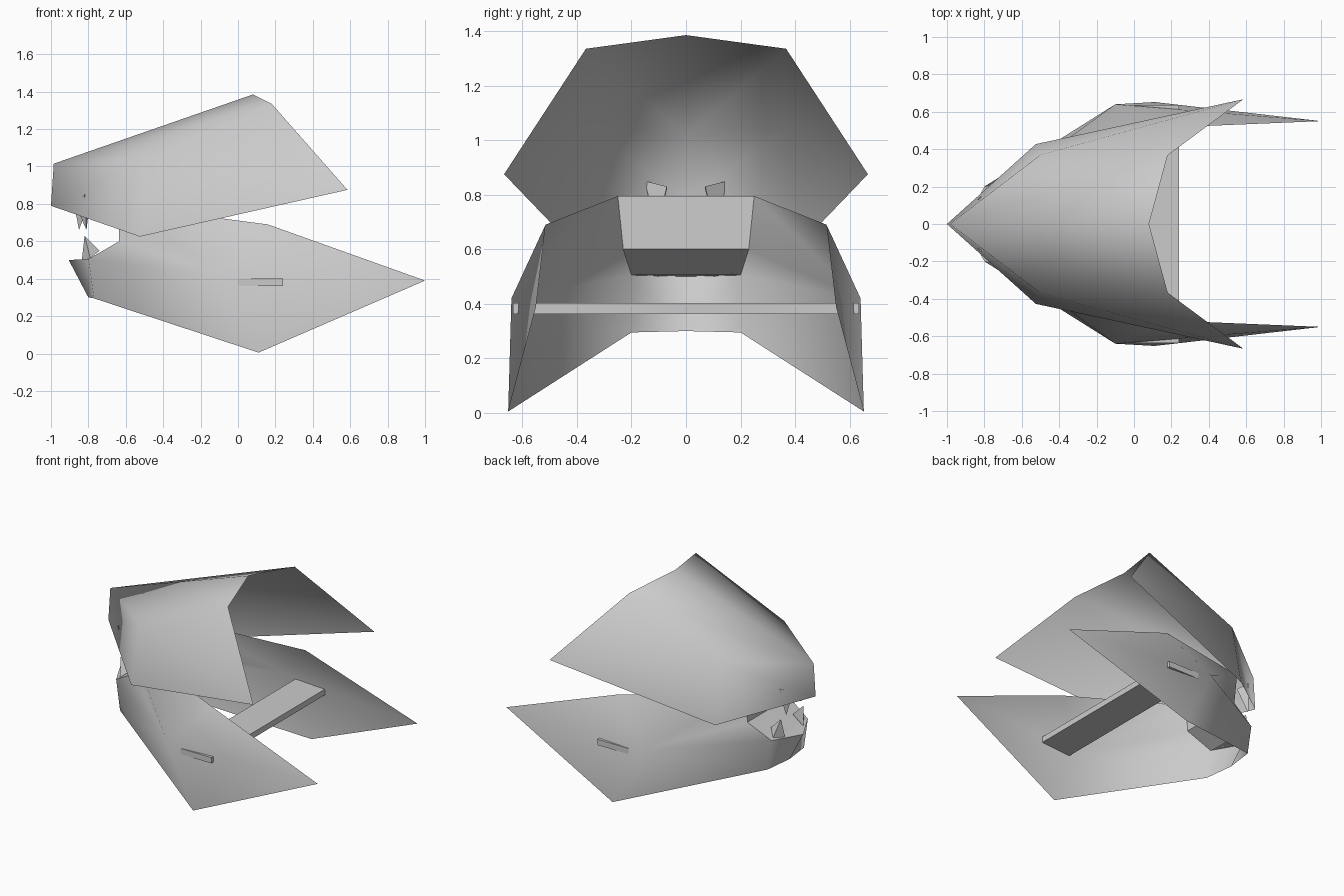
import bpy, bmesh
from mathutils import Vector

if "Cube" in bpy.data.objects:
    bpy.data.objects.remove(bpy.data.objects["Cube"])

# Single plain grey
grey = bpy.data.materials.new("plain grey")
grey.use_nodes = True
COL = (0.6, 0.6, 0.6, 1)
grey.diffuse_color = COL
grey.node_tree.nodes["Principled BSDF"].inputs["Base Color"].default_value = COL


def half_shell(name, pts, faces, smooth=True, mirror=True):
    """Make the +y half from named points, wound outward, and mirror it."""
    keys = list(pts)
    me = bpy.data.meshes.new(name)
    me.from_pydata([pts[k] for k in keys], [], [[keys.index(k) for k in f.split()] for f in faces])
    bm = bmesh.new()
    bm.from_mesh(me)
    # Turn each face away from the hollow middle
    centre = sum((v.co for v in bm.verts), Vector()) / len(bm.verts)
    centre.y = 0
    bm.normal_update()
    for f in bm.faces:
        if f.normal.dot(f.calc_center_median() - centre) < 0:
            f.normal_flip()
    if mirror:
        geom = bmesh.ops.duplicate(bm, geom=bm.verts[:] + bm.edges[:] + bm.faces[:])["geom"]
        for v in [g for g in geom if isinstance(g, bmesh.types.BMVert)]:
            v.co.y *= -1
        bmesh.ops.reverse_faces(bm, faces=[g for g in geom if isinstance(g, bmesh.types.BMFace)])
        bmesh.ops.remove_doubles(bm, verts=bm.verts[:], dist=0.001)
    for f in bm.faces:
        f.smooth = smooth
    bm.to_mesh(me)
    bm.free()
    me.materials.append(grey)
    ob = bpy.data.objects.new(name, me)
    bpy.context.collection.objects.link(ob)
    return ob


# Upper shell: keeled nose, sloping roof, flared sides, open rear
half_shell("upper_shell", {
    "tip_low": (-1, 0, .79), "tip_top": (-.985, 0, 1.015),
    "ridge": (.08, 0, 1.385), "roof": (.18, .367, 1.335),
    "brow": (-.5, .37, 1.04), "cheek": (-.525, .427, .625), "wing": (.585, .667, .875),
}, ["tip_top ridge roof", "tip_top roof brow", "brow roof wing",
    "brow wing cheek", "tip_low tip_top brow", "tip_low brow cheek"])

# Lower shell: pointed chin, widening sides, long rear points
half_shell("lower_shell", {
    "lip_tip": (-.905, 0, .5), "chin": (-.8, 0, .3),
    "lip": (-.8, .2, .505), "jaw": (-.77, .2, .295),
    "foot": (.11, .652, .005), "rear": (1, .55, .39), "bulge": (-.1, .64, .42),
    "top": (.16, .515, .69), "gum_top": (-.64, .25, .795), "gum": (-.635, .23, .6),
}, ["lip_tip chin lip", "chin jaw lip", "jaw foot bulge lip", "foot rear bulge",
    "rear top bulge", "top gum_top bulge", "gum_top gum bulge", "gum lip bulge"])

# Mouth floor and the wall behind it
half_shell("mouth_floor", {
    "tip": (-.905, 0, .5), "lip": (-.8, .2, .505), "lip_mid": (-.8, 0, .505),
    "gum": (-.635, .23, .6), "gum_mid": (-.635, 0, .6),
}, ["tip lip_mid lip", "lip_mid gum_mid gum lip"], smooth=False)
half_shell("mouth_wall", {
    "gum": (-.635, .23, .6), "gum_mid": (-.635, 0, .6),
    "top": (-.64, .25, .795), "top_mid": (-.64, 0, .795),
}, ["gum_mid gum top top_mid"], smooth=False)


# Teeth: three-sided spikes
def tooth(name, apex, base):
    pts = {"p": apex, "a": base[0], "b": base[1], "c": base[2]}
    half_shell(name, pts, ["p a b", "p b c", "p c a", "a b c"], smooth=False, mirror=False)


for side, s in (("left", 1), ("right", -1)):
    tooth(side + "_lower_tooth", (-.82, .125 * s, .63),
          [(-.835, .1 * s, .5), (-.74, .12 * s, .55), (-.79, .17 * s, .51)])
    tooth(side + "_upper_tooth", (-.85 if s > 0 else -.81, .11 * s, .66),
          [(-.88, .07 * s, .82), (-.82, .15 * s, .85), (-.79, .07 * s, .83)])

# Cross bar joining the two sides, its ends just breaking the skin
bpy.ops.mesh.primitive_cube_add(size=1, location=(.12, 0, .382))
bar = bpy.context.object
bar.name = "cross_bar"
bar.scale = (.24, 1.27, .04)
bar.data.materials.append(grey)
